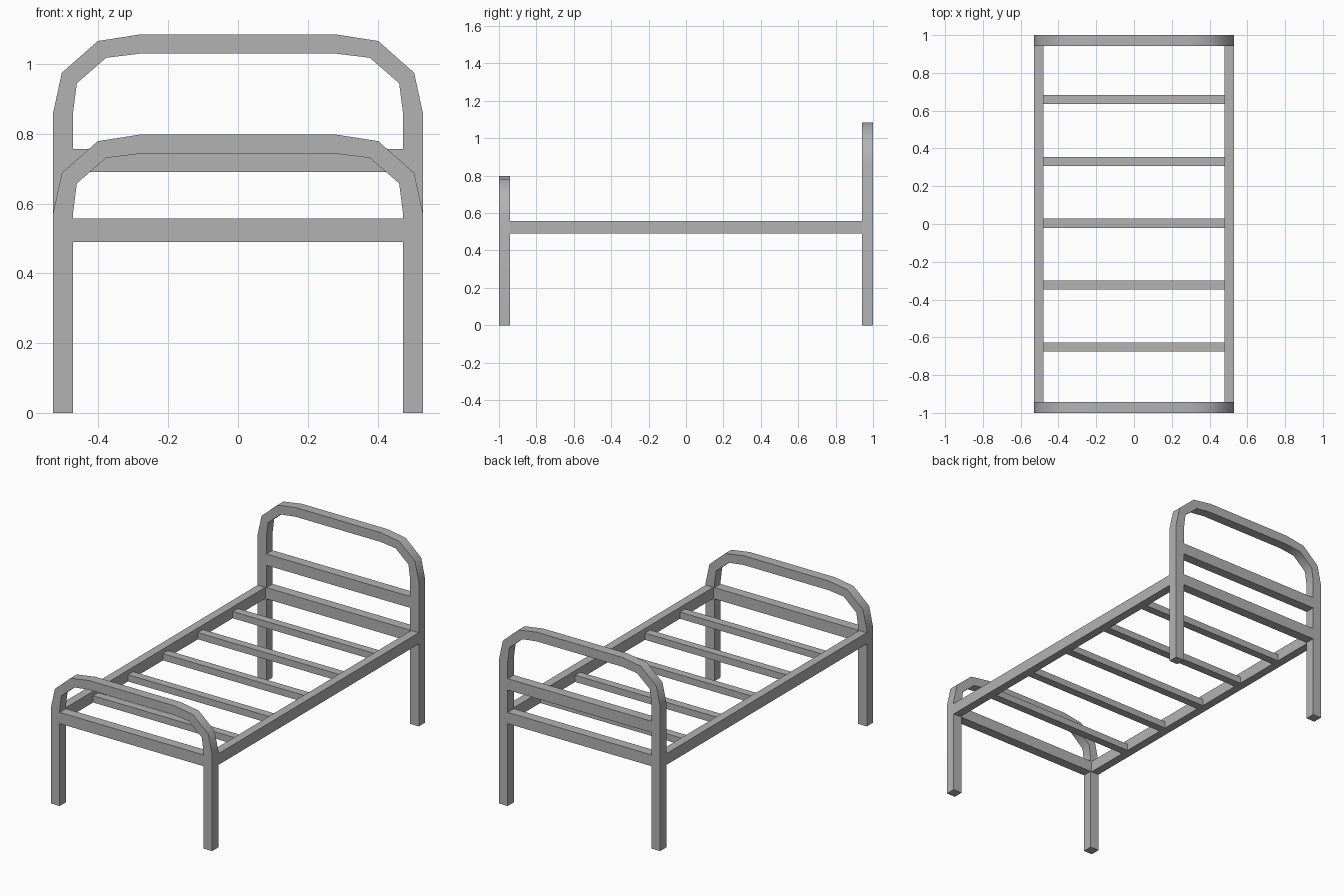
import bpy
import bmesh
from math import radians

if "Cube" in bpy.data.objects:
    bpy.data.objects.remove(bpy.data.objects["Cube"])

# One plain painted-metal colour
metal = bpy.data.materials.new("grey_metal")
metal.use_nodes = True
colour = (0.45, 0.45, 0.45, 1)
metal.diffuse_color = colour
metal.node_tree.nodes["Principled BSDF"].inputs["Base Color"].default_value = colour


def finish(name, bm):
    bmesh.ops.recalc_face_normals(bm, faces=bm.faces)
    mesh = bpy.data.meshes.new(name)
    bm.to_mesh(mesh)
    bm.free()
    mesh.materials.append(metal)
    obj = bpy.data.objects.new(name, mesh)
    bpy.context.collection.objects.link(obj)
    return obj


def bar(name, x, y, z):
    """Box spanning the given (low, high) ranges."""
    bm = bmesh.new()
    bmesh.ops.create_cube(bm, size=1)
    for v in bm.verts:
        v.co = [r[0] if c < 0 else r[1] for c, r in zip(v.co, (x, y, z))]
    return finish(name, bm)


def arch(name, y, drop):
    """Bent square tube: legs and rounded top in one piece."""
    outer = [(.53, 0), (.53, .86), (.505, .975), (.402, 1.066), (.28, 1.085)]
    inner = [(.473, 0), (.473, .86), (.462, .945), (.378, 1.018), (.28, 1.03)]
    bm = bmesh.new()

    def path(points):
        half = [(x, z - drop if z else 0) for x, z in points]
        return half + [(-x, z) for x, z in reversed(half)]

    rings = []
    for (ox, oz), (ix, iz) in zip(path(outer), path(inner)):
        corners = ((ox, y[0], oz), (ox, y[1], oz), (ix, y[1], iz), (ix, y[0], iz))
        rings.append([bm.verts.new(c) for c in corners])
    for a, b in zip(rings, rings[1:]):
        for i in range(4):
            j = (i + 1) % 4
            bm.faces.new((a[i], a[j], b[j], b[i]))
    bm.faces.new(rings[0])
    bm.faces.new(rings[-1])
    obj = finish(name, bm)
    bpy.ops.object.select_all(action="DESELECT")
    obj.select_set(True)
    bpy.context.view_layer.objects.active = obj
    bpy.ops.object.shade_smooth_by_angle(angle=radians(45))


head_y, foot_y = (.942, 1), (-1, -.942)
rail_z = (.49, .557)
between_legs = (-.473, .473)

# Head and foot frames
arch("headboard_frame", head_y, 0)
arch("footboard_frame", foot_y, .287)

# Cross bars
bar("headboard_lower_bar", between_legs, head_y, rail_z)
bar("headboard_upper_bar", between_legs, head_y, (.69, .757))
bar("footboard_bar", between_legs, foot_y, rail_z)

# Side rails
bar("left_side_rail", (.48, .53), (-.942, .942), rail_z)
bar("right_side_rail", (-.53, -.48), (-.942, .942), rail_z)

# Mattress slats
for i in range(5):
    y = .004 + (i - 2) * .328
    bar(f"slat_{i + 1}", (-.48, .48), (y - .024, y + .024), (.49, .53))
